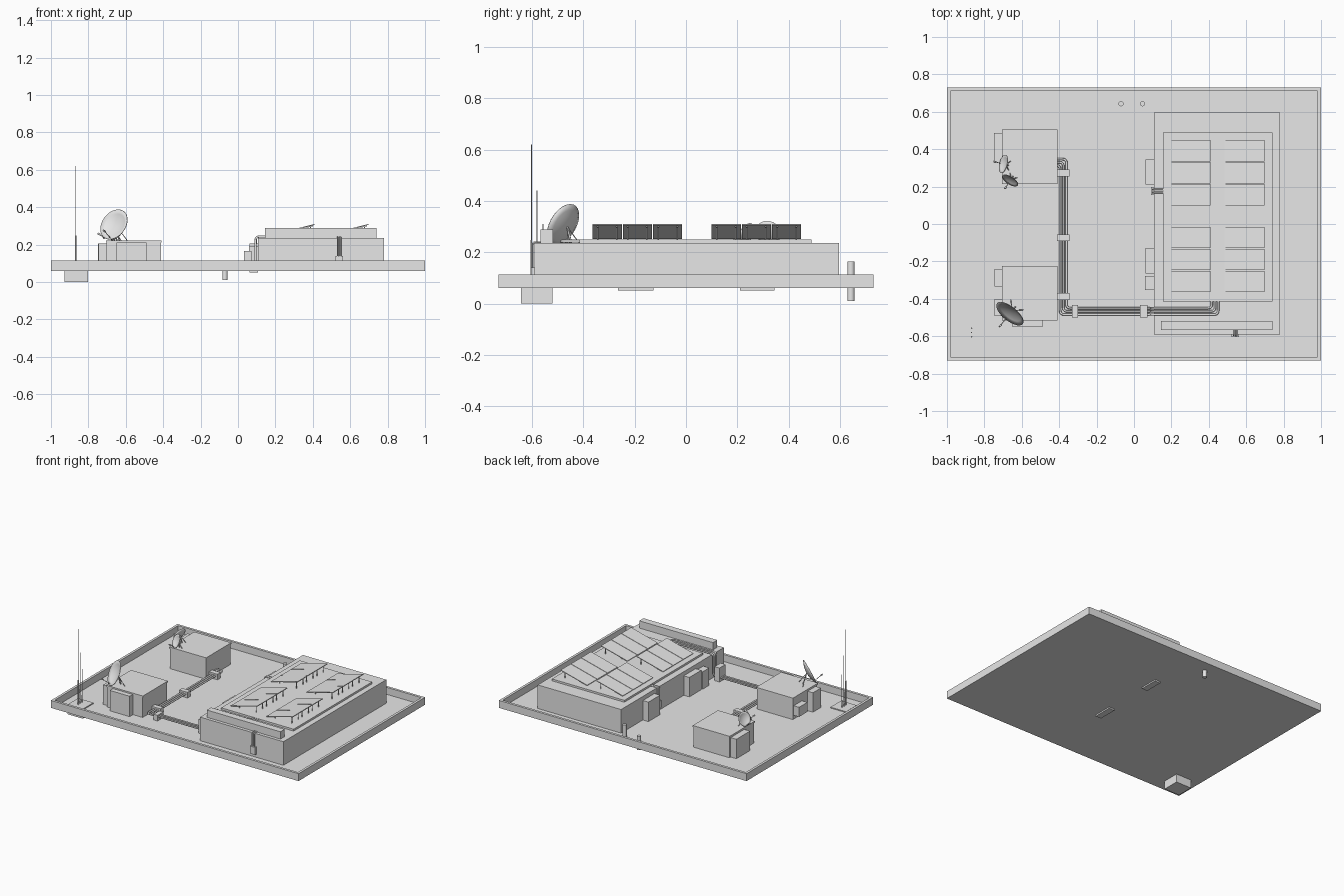
import bpy, bmesh, math
from mathutils import Vector

old = bpy.data.objects.get("Cube")
if old:
    bpy.data.objects.remove(old)

grey = bpy.data.materials.new("light_grey")
grey.use_nodes = True
grey.diffuse_color = (0.8, 0.8, 0.8, 1)
grey.node_tree.nodes["Principled BSDF"].inputs["Base Color"].default_value = (0.8, 0.8, 0.8, 1)


def finish(name, bm):
    mesh = bpy.data.meshes.new(name)
    bm.to_mesh(mesh)
    bm.free()
    mesh.materials.append(grey)
    ob = bpy.data.objects.new(name, mesh)
    bpy.context.collection.objects.link(ob)
    return ob


def box(name, x, y, z, tilt=0):
    """Box from (min, max) ranges, optionally tilted about its own y axis."""
    bm = bmesh.new()
    bmesh.ops.create_cube(bm, size=1)
    for v in bm.verts:
        v.co = Vector(v.co[i] * (r[1] - r[0]) for i, r in enumerate((x, y, z)))
    ob = finish(name, bm)
    ob.location = [(r[0] + r[1]) / 2 for r in (x, y, z)]
    ob.rotation_euler.y = -tilt
    return ob


def rod(name, a, b, r, sides=8):
    a, b = Vector(a), Vector(b)
    bm = bmesh.new()
    bmesh.ops.create_cone(bm, cap_ends=True, segments=sides, radius1=r, radius2=r,
                          depth=(b - a).length)
    for f in bm.faces:
        f.smooth = len(f.verts) == 4
    ob = finish(name, bm)
    ob.location = (a + b) / 2
    ob.rotation_euler = (b - a).to_track_quat('Z', 'Y').to_euler()
    return ob


def pipe(name, points, r, bend):
    """Round pipe along straight runs joined by rounded elbows."""
    pts = [Vector(p) for p in points]
    path = [pts[0]]
    for p, c, n in zip(pts, pts[1:], pts[2:]):
        a = c + (p - c).normalized() * bend
        b = c + (n - c).normalized() * bend
        for i in range(6):
            t = i / 5
            path.append(a * (1 - t) ** 2 + c * 2 * t * (1 - t) + b * t * t)
    path.append(pts[-1])
    cu = bpy.data.curves.new(name, 'CURVE')
    cu.dimensions = '3D'
    cu.bevel_depth = r
    cu.bevel_resolution = 2
    cu.use_fill_caps = True
    sp = cu.splines.new('POLY')
    sp.points.add(len(path) - 1)
    for q, co in zip(sp.points, path):
        q.co = (*co, 1)
    cu.materials.append(grey)
    ob = bpy.data.objects.new(name, cu)
    bpy.context.collection.objects.link(ob)


def dish(name, centre, normal, radius, roof):
    """Shallow bowl with a feed arm, a mast and two braces."""
    c, n = Vector(centre), Vector(normal).normalized()
    bm = bmesh.new()
    depth = radius * 0.25
    ring = [bm.verts.new((radius * t, 0, depth * (t * t - 0.7))) for t in (0, .25, .5, .75, 1)]
    edges = [bm.edges.new(e) for e in zip(ring, ring[1:])]
    bmesh.ops.spin(bm, geom=ring + edges, axis=(0, 0, 1), cent=(0, 0, 0),
                   angle=math.tau, steps=28)
    bmesh.ops.remove_doubles(bm, verts=bm.verts, dist=1e-5)
    bmesh.ops.recalc_face_normals(bm, faces=bm.faces)
    for f in bm.faces:
        f.smooth = True
    ob = finish(name, bm)
    ob.location = c
    ob.rotation_euler = n.to_track_quat('Z', 'Y').to_euler()
    shell = ob.modifiers.new("shell", 'SOLIDIFY')
    shell.thickness = 0.003
    shell.offset = 0
    up = (Vector((0, 0, 1)) - n * n.z).normalized()
    side = n.cross(up)
    rim = c - up * radius * 0.9
    feed = c + n * radius * 0.75 - up * radius * 0.75
    rod(name + "_feed_arm", rim, feed, 0.002)
    rod(name + "_feed", feed - n * 0.008, feed + n * 0.008, 0.005)
    back = c - n * depth * 0.8
    foot = back - n * radius * 0.3
    rod(name + "_mast", back, (foot.x, foot.y, roof), 0.004)
    for s in (-1, 1):
        q = foot + side * s * radius * 0.5 - n * radius * 0.2
        rod(name + "_brace", back, (q.x, q.y, roof), 0.002)


# roof deck and rim
FLOOR = 0.063
box("roof_deck", (-0.995, 0.995), (-0.725, 0.725), (0.06, FLOOR))
for s in (-1, 1):
    box("rim_side", sorted((s, s * 0.982)), (-0.73, 0.73), (0.06, 0.114))
    box("rim_end", (-0.982, 0.982), sorted((s * 0.73, s * 0.712)), (0.06, 0.114))

# main plant building
box("main_building", (0.107, 0.78), (-0.59, 0.596), (0.06, 0.235))
box("panel_platform", (0.155, 0.74), (-0.415, 0.49), (0.235, 0.249))
box("front_ledge", (0.145, 0.74), (-0.567, -0.518), (0.235, 0.288))

# solar panels on legs
TILT = 0.25
for x in (0.303, 0.591):
    for y0 in (-0.364, 0.1):
        for i in range(3):
            y = y0 + i * 0.1175
            box("solar_panel", (x - 0.11, x + 0.11), (y, y + 0.114), (0.278, 0.283), TILT)
            for ly in (y + 0.02, y + 0.094):
                box("panel_rail", (x - 0.1, x + 0.1), (ly - 0.003, ly + 0.003), (0.273, 0.278), TILT)
                for dx in (-0.05, 0.085):
                    rod("panel_leg", (x + dx, ly, 0.247), (x + dx, ly, 0.277 + dx * math.tan(TILT)), 0.003, 6)

# cabinets beside the main building
box("cabinet_back", (0.062, 0.108), (0.21, 0.345), (0.05, 0.205))
box("cabinet_middle", (0.062, 0.108), (-0.265, -0.127), (0.05, 0.205))
box("cabinet_front", (0.059, 0.108), (-0.352, -0.277), (0.06, 0.19))

# small plant buildings with thin roofs
for label, y0, y1 in (("back", 0.215, 0.505), ("front", -0.515, -0.225)):
    box(label + "_hut", (-0.702, -0.412), (y0 + 0.004, y1 - 0.004), (0.06, 0.212))
    box(label + "_hut_roof", (-0.706, -0.408), (y0, y1), (0.212, 0.222))
box("back_hut_cabinet", (-0.748, -0.7), (0.33, 0.487), (0.06, 0.205))
box("front_hut_annex", (-0.65, -0.49), (-0.55, -0.51), (0.06, 0.212))
box("front_hut_cabinet", (-0.745, -0.7), (-0.335, -0.24), (0.09, 0.16))
box("front_hut_side_cabinet", (-0.745, -0.7), (-0.492, -0.4), (0.06, 0.205))

# three parallel pipes from the back hut to the main building
for o in (-0.017, 0, 0.017):
    pipe("service_pipe", [(-0.42, 0.33 + o, 0.088), (-0.378 + o, 0.33 + o, 0.088),
                          (-0.378 + o, -0.467 + o, 0.088), (0.094, -0.467 + o, 0.088),
                          (0.094, -0.467 + o, 0.243), (0.433 - o, -0.467 + o, 0.243),
                          (0.433 - o, -0.41, 0.243)], 0.006, 0.022)
for y in (0.273, -0.073, -0.387):
    box("pipe_support", (-0.412, -0.344), (y - 0.018, y + 0.018), (FLOOR, 0.104))
box("pipe_support", (-0.332, -0.3), (-0.5, -0.432), (FLOOR, 0.104))
box("pipe_riser_support", (0.032, 0.072), (-0.5, -0.432), (FLOOR, 0.165))

# cable conduits with junction boxes, front and side
box("front_junction_box", (0.52, 0.562), (-0.605, -0.589), (0.085, 0.14))
box("side_junction_box", (0.09, 0.108), (0.155, 0.197), (0.085, 0.14))
for d in (-0.009, 0, 0.009):
    pipe("front_conduit", [(0.541 + d, -0.597, 0.12), (0.541 + d, -0.597, 0.239),
                           (0.541 + d, -0.566, 0.239)], 0.0035, 0.01)
    pipe("side_conduit", [(0.099, 0.176 + d, 0.12), (0.099, 0.176 + d, 0.24),
                          (0.157, 0.176 + d, 0.24)], 0.0035, 0.01)

# drain and vent pipes at the back
rod("drain_pipe", (-0.07, 0.643, 0.01), (-0.07, 0.643, 0.11), 0.014, 16)
rod("vent_pipe", (0.045, 0.643, 0.06), (0.045, 0.643, 0.163), 0.014, 16)

# antenna block with three whips
box("antenna_block", (-0.927, -0.803), (-0.643, -0.52), (0.0, 0.07))
for y, top in ((-0.603, 0.62), (-0.58, 0.44), (-0.557, 0.31)):
    rod("antenna_base", (-0.868, y, 0.068), (-0.868, y, top * 0.4), 0.0035)
    rod("antenna_whip", (-0.868, y, top * 0.4), (-0.868, y, top), 0.0018, 6)

# satellite dishes
dish("large_dish", (-0.66, -0.475, 0.305), (-0.57, -0.71, 0.42), 0.088, 0.22)
dish("small_dish_back", (-0.695, 0.32, 0.275), (-0.88, 0.22, 0.42), 0.05, 0.22)
dish("small_dish_front", (-0.66, 0.235, 0.268), (-0.5, -0.76, 0.42), 0.048, 0.22)
